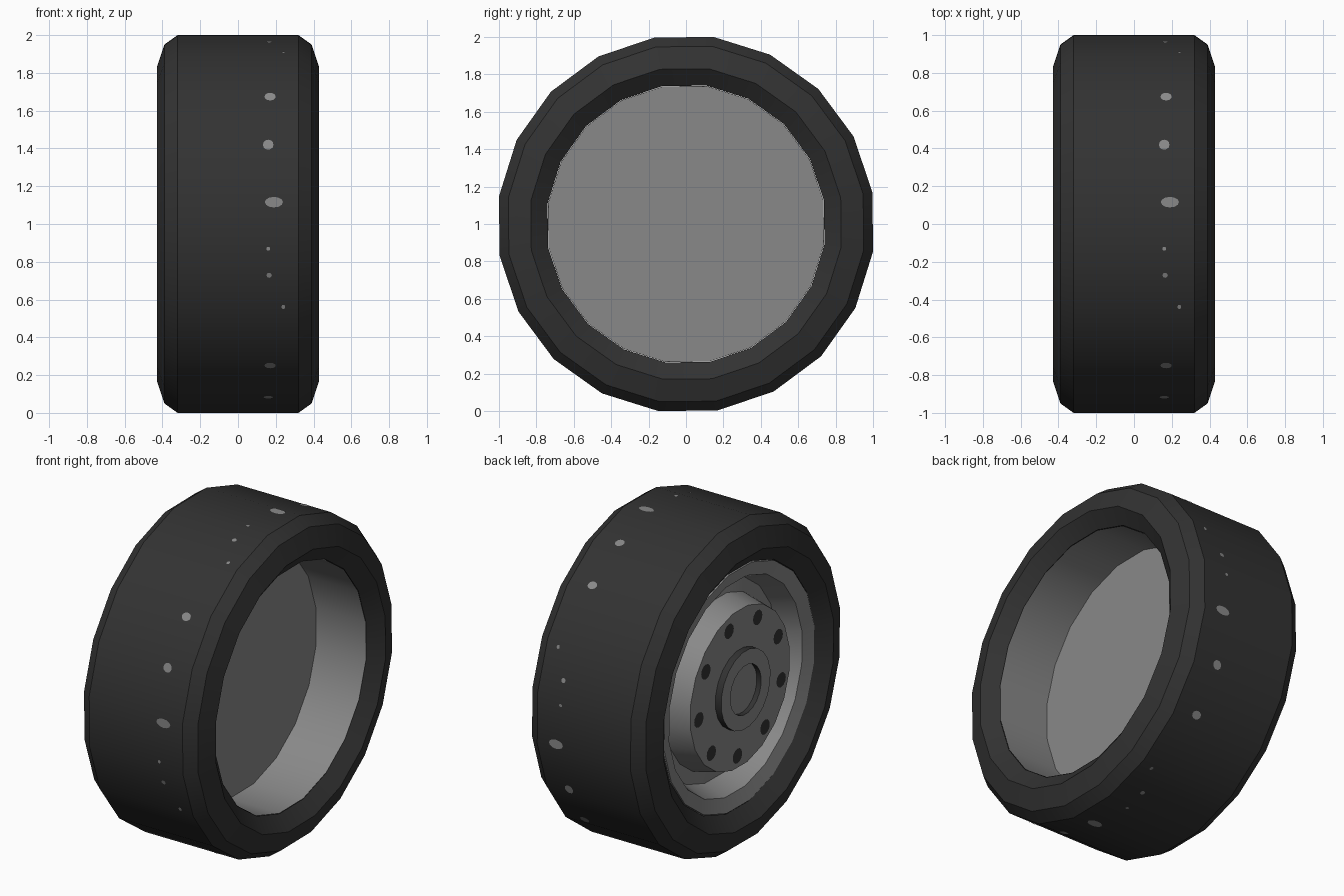
import bpy, bmesh, math
from mathutils import Vector

if "Cube" in bpy.data.objects:
    bpy.data.objects.remove(bpy.data.objects["Cube"])

SIDES = 20
OFFSET = math.radians(9.6)           # rotation of the polygon round the axle
FIT = 1 / math.cos(math.radians(8.4))  # measured heights -> corner radius


def material(name, value):
    m = bpy.data.materials.new(name)
    m.diffuse_color = (value, value, value, 1)
    m.use_nodes = True
    m.node_tree.nodes["Principled BSDF"].inputs["Base Color"].default_value = m.diffuse_color
    return m


RUBBER = material("black rubber", 0.032)
METAL = material("grey metal", 0.25)


def finish(name, bm, mats):
    bmesh.ops.remove_doubles(bm, verts=bm.verts, dist=1e-5)
    me = bpy.data.meshes.new(name)
    bm.to_mesh(me)
    bm.free()
    for m in mats:
        me.materials.append(m)
    ob = bpy.data.objects.new(name, me)
    bpy.context.collection.objects.link(ob)
    bpy.ops.object.select_all(action='DESELECT')
    ob.select_set(True)
    bpy.context.view_layer.objects.active = ob
    bpy.ops.object.shade_smooth_by_angle(angle=math.radians(25))
    return ob


def lathe(name, profile, mats, dark_rows=()):
    """Revolve (x, radius) points round the axle, running from -x to +x outside."""
    bm = bmesh.new()
    rings = []
    for x, r in profile:
        if r == 0:
            rings.append([bm.verts.new((x, 0, 1))] * SIDES)
            continue
        ring = []
        for i in range(SIDES):
            a = OFFSET + 2 * math.pi * i / SIDES
            ring.append(bm.verts.new((x, r * FIT * math.cos(a), 1 + r * FIT * math.sin(a))))
        rings.append(ring)
    for k in range(len(rings) - 1):
        p, q = rings[k], rings[k + 1]
        for i in range(SIDES):
            j = (i + 1) % SIDES
            corners = list(dict.fromkeys([p[i], p[j], q[j], q[i]]))
            f = bm.faces.new(corners)
            f.material_index = 1 if k in dark_rows else 0
    bmesh.ops.recalc_face_normals(bm, faces=bm.faces)
    return finish(name, bm, mats)


def add_plate(bm, centre, normal, ra, rb, n=12):
    """Flat elliptical patch; ra runs along u, rb along v."""
    nrm = Vector(normal).normalized()
    u = Vector((1, 0, 0)) if abs(nrm.x) < 0.5 else Vector((0, 1, 0))
    v = nrm.cross(u)
    vs = [bm.verts.new(Vector(centre) + u * ra * math.cos(2 * math.pi * i / n)
                       + v * rb * math.sin(2 * math.pi * i / n)) for i in range(n)]
    bm.faces.new(vs)


# Tyre: closed ring with chamfered shoulders and inward sloping lips
half = [(0.36, 0.74), (0.43, 0.83), (0.39, 0.95), (0.32, 1.0)]
tyre = [(-x, r) for x, r in half] + half[::-1]
lathe("tyre", tyre + [(0.36, 0.745), (-0.36, 0.745), (-0.36, 0.74)], [RUBBER])

# Rim: outer lip, groove and raised centre disc on -x, deep open barrel on +x
lathe("rim", [(-0.37, 0), (-0.37, 0.485), (-0.22, 0.52), (-0.20, 0.60),
              (-0.34, 0.65), (-0.365, 0.735), (0.36, 0.738), (0.02, 0.738), (0.02, 0)],
      [METAL])

# Hub: low boss with dark sides and a shallow dark-walled centre recess
lathe("hub", [(-0.37, 0.24), (-0.41, 0.24), (-0.41, 0.15), (-0.38, 0.15), (-0.38, 0)],
      [METAL, RUBBER], dark_rows=(0, 2))

# Bolt holes: nine dark discs in a ring
bm = bmesh.new()
for i in range(9):
    a = math.radians(74.2 + 40 * i)
    add_plate(bm, (-0.374, 0.41 * math.cos(a), 1 + 0.41 * math.sin(a)), (-1, 0, 0), 0.046, 0.046)
finish("bolt_holes", bm, [RUBBER])

# Tread flecks: metal patches showing on the tread, repeated each quarter turn
flecks = [(138, 0.17, 0.030, 0.025), (154.5, 0.16, 0.028, 0.028), (172, 0.19, 0.048, 0.028),
          (187.5, 0.16, 0.010, 0.010), (195.7, 0.165, 0.014, 0.014), (206.7, 0.24, 0.010, 0.012)]
bm = bmesh.new()
apothem = FIT * math.cos(math.pi / SIDES)
for quarter in range(4):
    for deg, x, ra, rb in flecks:
        t = deg + 90 * quarter
        facet = 0.6 + 18 * round((t - 0.6) / 18)
        side = math.tan(math.radians(max(-7.2, min(7.2, t - facet))))
        a = math.radians(facet)
        out = Vector((0, math.cos(a), math.sin(a)))
        along = Vector((0, -math.sin(a), math.cos(a)))
        add_plate(bm, Vector((x, 0, 1)) + out * (apothem + 0.003) + along * apothem * side,
                  out, ra, rb)
finish("tread_flecks", bm, [METAL])
